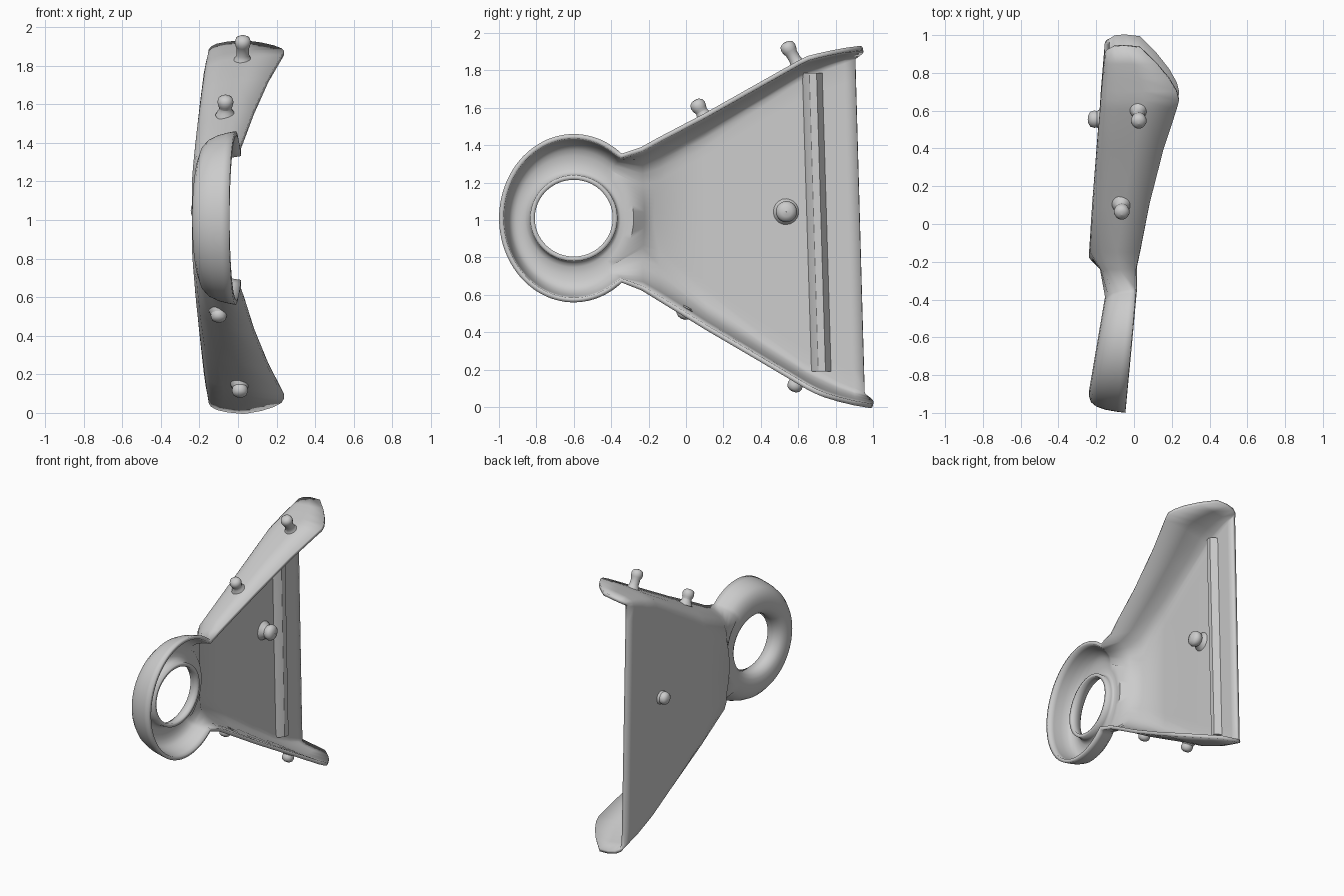
import bpy, bmesh, math
from mathutils import Vector

if "Cube" in bpy.data.objects:
    bpy.data.objects.remove(bpy.data.objects["Cube"])

GREY = (0.6, 0.6, 0.6, 1)
grey = bpy.data.materials.new("light grey")
grey.use_nodes = True
grey.diffuse_color = GREY
grey.node_tree.nodes["Principled BSDF"].inputs["Base Color"].default_value = GREY


def skin(bm, rows, wrap=False, close=False, caps=False):
    """Skin equal-length point rows; wrap joins last row to first, close joins row ends."""
    n, m = len(rows), len(rows[0])
    v = [[bm.verts.new(p) for p in r] for r in rows]
    for i in range(n if wrap else n - 1):
        for j in range(m if close else m - 1):
            a, b, k = v[i], v[(i + 1) % n], (j + 1) % m
            bm.faces.new((a[j], b[j], b[k], a[k]))
    if caps:
        bm.faces.new(v[0])
        bm.faces.new(v[-1][::-1])


def finish(bm, name, angle):
    mesh = bpy.data.meshes.new(name)
    bm.to_mesh(mesh)
    bm.free()
    mesh.materials.append(grey)
    obj = bpy.data.objects.new(name, mesh)
    bpy.context.collection.objects.link(obj)
    bpy.ops.object.select_all(action="DESELECT")
    obj.select_set(True)
    bpy.context.view_layer.objects.active = obj
    bpy.ops.object.shade_smooth_by_angle(angle=math.radians(angle))
    return obj


# Ring: dished channel around a hole, tilted, with its outer wall open at the neck
CY, CZ, NECK, NECK_STEPS = -0.6, 1.01, math.radians(50), 16
channel = [(0.205, -0.09), (0.208, -0.14), (0.225, -0.17), (0.255, -0.185),
           (0.3, -0.19), (0.34, -0.185)]
wall = [(0.378, -0.172), (0.408, -0.145), (0.43, -0.1), (0.443, -0.05), (0.45, -0.012)]


def ring_point(r, x, a):
    dy = (r - 0.22 * (r - 0.22)) * math.cos(a)
    tilt = 0.08 + 0.09 * min(1, -x / 0.19)
    return (x + tilt * dy, CY + dy, CZ + r * math.sin(a))


def ring_rows(profile, start, end, steps):
    angles = [start + (end - start) * i / steps for i in range(steps + 1)]
    return [[ring_point(r, x, a) for r, x in profile] for a in angles]


body = bmesh.new()
skin(body, ring_rows(channel + wall, NECK, 2 * math.pi - NECK, 72))
neck = ring_rows(channel, -NECK, NECK, NECK_STEPS)
skin(body, neck)

# Pan: y, rim x, top rim z, bottom rim z, floor x, corner size
stations = [
    (-0.24, 0.01, 1.39, 0.625, -0.18, 0.17),
    (-0.15, 0.03, 1.44, 0.57, -0.238, 0.2),
    (0.1, 0.08, 1.57, 0.415, -0.222, 0.16),
    (0.4, 0.155, 1.735, 0.235, -0.198, 0.12),
    (0.62, 0.225, 1.855, 0.1, -0.18, 0.10),
    (0.67, 0.238, 1.878, 0.073, -0.177, 0.10),
    (0.72, 0.225, 1.89, 0.052, -0.173, 0.095),
    (0.79, 0.185, 1.905, 0.03, -0.167, 0.08),
    (0.87, 0.12, 1.92, 0.01, -0.16, 0.07),
    (0.93, 0.03, 1.932, -0.006, -0.155, 0.06),
]
# How far each wall point sits from rim to floor, inward, and its end bulge
section = [(0, 0, 0.03), (0.45, 0.12, 0.04), (0.75, 0.3, 0.035),
           (0.92, 0.55, 0.02), (0.98, 0.8, 0.01), (1, 1.15, 0)]

# The first row follows the open edge of the ring, so pan and ring weld together
edges = [[ring_point(r, x, a) for r, x in wall[::-1]] for a in (NECK, -NECK)]
rows = [edges[0] + [r[-1] for r in neck[::-1]] + edges[1][::-1]]
for s in stations:
    y, xr, zt, zb, xf, g = s
    halves = []
    for z, step in ((zt, -g), (zb, 1.15 * g)):
        half = []
        for depth, inset, bulge in section:
            pz = z + inset * step
            py = y + (bulge if s is stations[-1] else 0)
            py += 0.03 * (1 - pz) * max(0, y)
            half.append(Vector((xr + (xf - xr) * depth, py, pz)))
        halves.append(half)
    top, bottom = halves[0], halves[1][::-1]
    floor = []
    for i in range(1, NECK_STEPS):
        t = i / NECK_STEPS
        p = top[-1].lerp(bottom[0], t)
        if s is stations[1]:
            p.y -= 0.12 * t * (1 - t)
        floor.append(p)
    rows.append(top + floor + bottom)
skin(body, rows)
bmesh.ops.remove_doubles(body, verts=body.verts, dist=0.0005)
bmesh.ops.recalc_face_normals(body, faces=body.faces)

# Face the shell outwards: the pan floor must look towards -x
floor_face = min(body.faces, key=lambda f: (f.calc_center_median() - Vector((-0.2, 0.3, 1))).length)
if floor_face.normal.x > 0:
    bmesh.ops.reverse_faces(body, faces=body.faces)
shell = finish(body, "ring_and_pan_shell", 60)
thickness = shell.modifiers.new("thickness", "SOLIDIFY")
thickness.thickness = 0.025
thickness.offset = -1

# Cross rib on the pan floor
rib = [(0, 0), (0.012, 0.03), (0.04, 0.055), (0.078, 0.06), (0.118, 0)]
bm = bmesh.new()
skin(bm, [[(-0.16 + dx, y + dy, z) for dy, dx in rib]
          for y, z in ((0.62, 1.785), (0.668, 0.19))], close=True, caps=True)
bmesh.ops.recalc_face_normals(bm, faces=bm.faces)
finish(bm, "floor_rib", 30)


# Pegs: flared foot, thin stem, rounded head
def peg(name, base, direction, length, size=1.0):
    shape = [(0.052, -0.008), (0.044, 0.008), (0.036, 0.02), (0.032, 0.035),
             (0.032, length - 0.07), (0.038, length - 0.055), (0.042, length - 0.035),
             (0.036, length - 0.014), (0.02, length - 0.003), (0.001, length)]
    bm = bmesh.new()
    skin(bm, [[(r * size * math.cos(t), r * size * math.sin(t), h) for r, h in shape]
              for t in (2 * math.pi * i / 20 for i in range(20))], wrap=True)
    bmesh.ops.recalc_face_normals(bm, faces=bm.faces)
    obj = finish(bm, name, 60)
    obj.location = base
    obj.rotation_euler = Vector(direction).to_track_quat("Z", "Y").to_euler()


UP, DOWN = (0, -0.5, 0.87), (0, -0.45, -0.87)
peg("top_back_peg", (0.025, 0.6, 1.828), UP, 0.142)
peg("top_front_peg", (-0.065, 0.1, 1.55), UP, 0.106)
peg("bottom_front_peg", (-0.1, 0.0, 0.522), DOWN, 0.055)
peg("bottom_back_peg", (0.01, 0.598, 0.145), DOWN, 0.068)
peg("floor_inner_peg", (-0.155, 0.537, 1.045), (1, 0, 0), 0.09, 1.35)
peg("floor_outer_peg", (-0.18, 0.555, 1.05), (-1, 0, 0), 0.065, 1.1)
